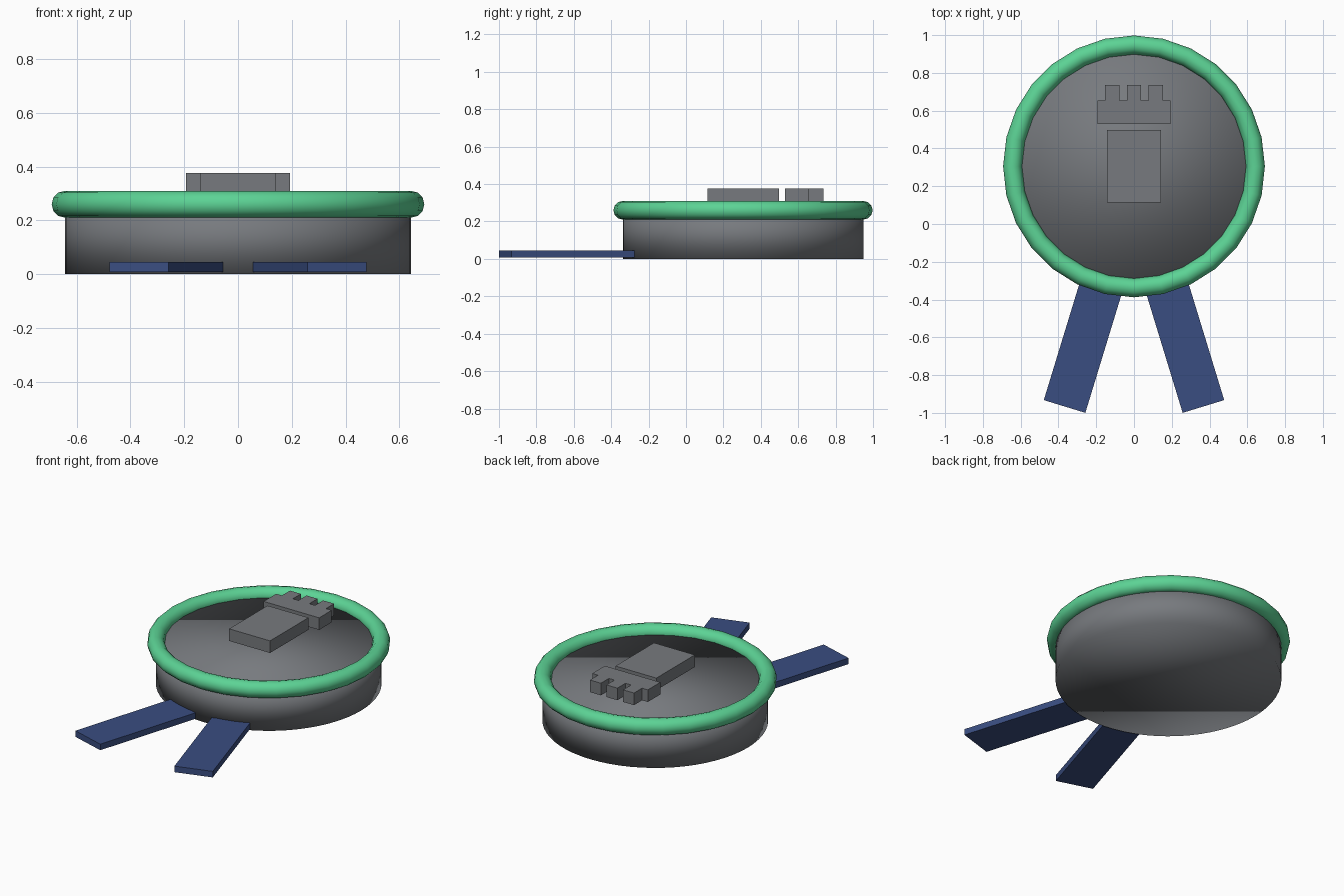
import bpy, bmesh
from math import cos, sin, pi, radians

cube = bpy.data.objects.get("Cube")
if cube:
    bpy.data.objects.remove(cube, do_unlink=True)


def material(name, rgb):
    m = bpy.data.materials.new(name)
    m.use_nodes = True
    m.diffuse_color = (*rgb, 1)
    m.node_tree.nodes["Principled BSDF"].inputs["Base Color"].default_value = (*rgb, 1)
    return m


GREY = material("grey metal", (0.185, 0.195, 0.21))
GREEN = material("green enamel", (0.107, 0.65, 0.30))
BLUE = material("blue ribbon", (0.042, 0.075, 0.22))
CENTRE_Y = 0.305


def finish(obj, name, mat, smooth=False):
    obj.name = obj.data.name = name
    obj.data.materials.append(mat)
    for p in obj.data.polygons:
        p.use_smooth = smooth
    return obj


def prism(name, outline, z0, z1, mat):
    """Extrude a flat outline from z0 up to z1."""
    bm = bmesh.new()
    face = bm.faces.new([bm.verts.new((x, y, z0)) for x, y in outline])
    up = bmesh.ops.extrude_face_region(bm, geom=[face])["geom"]
    bmesh.ops.translate(bm, vec=(0, 0, z1 - z0),
                        verts=[v for v in up if isinstance(v, bmesh.types.BMVert)])
    bmesh.ops.recalc_face_normals(bm, faces=bm.faces)
    mesh = bpy.data.meshes.new(name)
    bm.to_mesh(mesh)
    bm.free()
    obj = bpy.data.objects.new(name, mesh)
    bpy.context.collection.objects.link(obj)
    return finish(obj, name, mat)


# Medal body, softly shaded over its rim
bpy.ops.mesh.primitive_cylinder_add(vertices=64, radius=0.643, depth=0.26,
                                    location=(0, CENTRE_Y, 0.13))
finish(bpy.context.object, "medal_disc", GREY, smooth=True)

# Raised border ring
bpy.ops.mesh.primitive_torus_add(major_segments=28, minor_segments=12,
                                 major_radius=0.643, minor_radius=0.05,
                                 location=(0, CENTRE_Y, 0.26))
ring = finish(bpy.context.object, "border_ring", GREEN, smooth=True)
ring.rotation_euler.z = pi / 2

# Tower emblem: shaft and battlements
E0, E1 = 0.30, 0.376
prism("tower_shaft", [(-0.142, 0.115), (0.142, 0.115), (0.142, 0.497), (-0.142, 0.497)],
      E0, E1, GREY)
low, ledge, top = 0.53, 0.655, 0.735
crown = [(0.193, low), (0.193, ledge)]
for x in (0.115, 0, -0.115):
    a, b = x + 0.038, x - 0.038
    crown += [(a, ledge), (a, top), (b, top), (b, ledge)]
crown += [(-0.193, ledge), (-0.193, low)]
prism("tower_battlements", crown, E0, E1, GREY)

# Two ribbon tails, splayed outward
for side, label in ((1, "left"), (-1, "right")):
    t = radians(17) * side
    w, h = 0.115, 0.344
    tail = [(side * 0.267 + x * cos(t) - y * sin(t), -0.637 + x * sin(t) + y * cos(t))
            for x, y in ((-w, -h), (w, -h), (w, h), (-w, h))]
    prism(label + "_ribbon", tail, 0.008, 0.046, BLUE)
